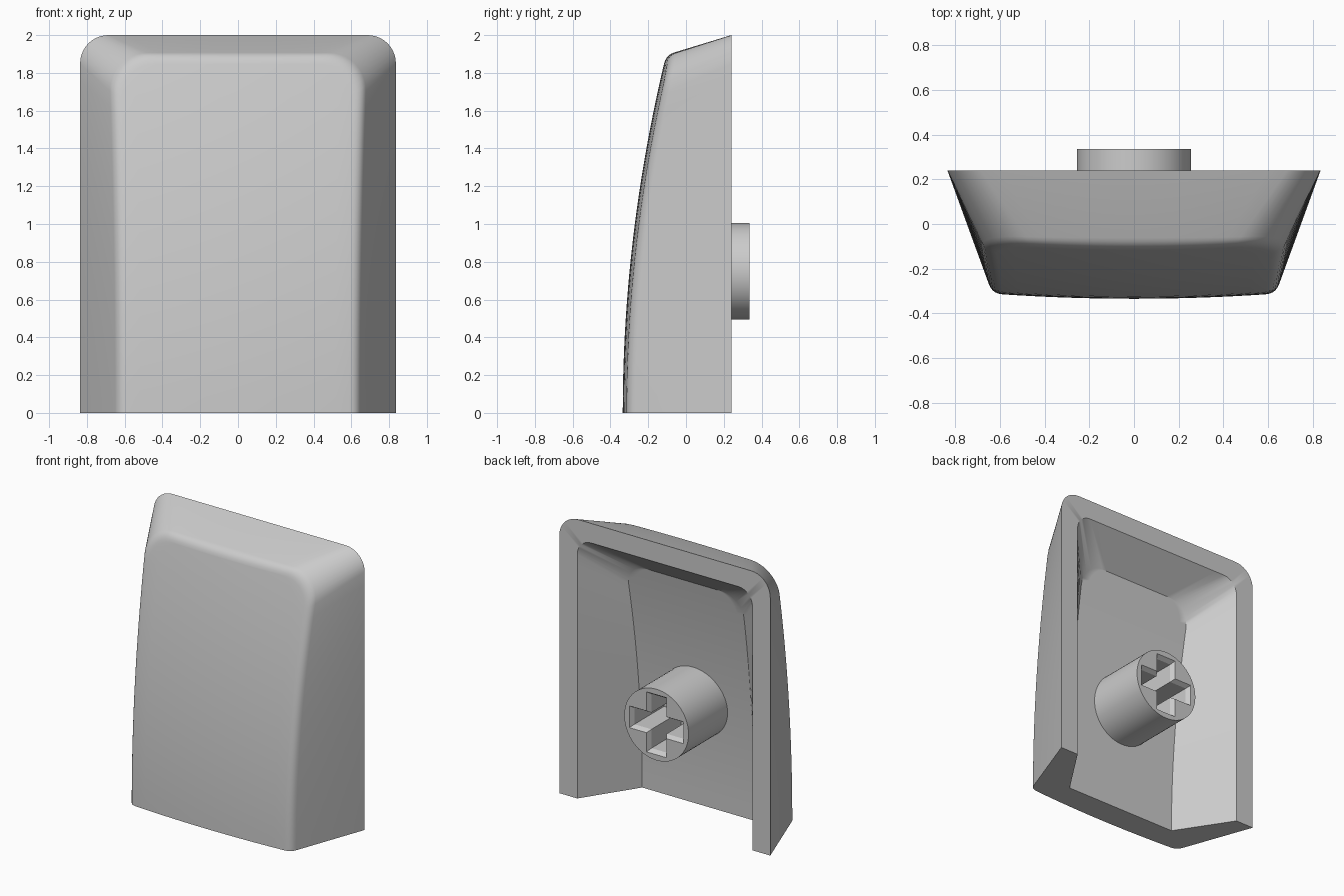
import bpy, bmesh, math
from mathutils import Vector

if "Cube" in bpy.data.objects:
    bpy.data.objects.remove(bpy.data.objects["Cube"], do_unlink=True)

SIDE, ARC, COLS = 20, 10, 16     # samples up the sides, round corners, across
RIM_Y, FILLET = 0.24, 0.045

grey = bpy.data.materials.new("light_grey_plastic")
grey.use_nodes = True
grey.diffuse_color = (0.6, 0.6, 0.6, 1)
grey.node_tree.nodes["Principled BSDF"].inputs["Base Color"].default_value = (0.6, 0.6, 0.6, 1)


def front_y(x, z):
    return -0.335 + 0.064 * z * z + 0.022 * (x / 0.62) ** 2


def floor_y(x, z):
    return -0.14 + 0.06 * z * z


def rim_y(x, z):
    return RIM_Y


def half_outline(width, flare, top, r):
    """Right half of an arch: up the side, then round the corner."""
    pts = [(width, (top - r) * i / SIDE) for i in range(SIDE)]
    for i in range(ARC + 1):
        a = math.pi / 2 * i / ARC
        pts.append((width - r + r * math.cos(a), top - r + r * math.sin(a)))
    return [(x + flare * (z / top) ** 2, z) for x, z in pts]


def grid(outline, depth):
    """Rows of points spanning the arch from right to left."""
    return [[Vector((x * (1 - 2 * j / COLS), depth(x * (1 - 2 * j / COLS), z), z))
             for j in range(COLS + 1)] for x, z in outline]


def arch(rows):
    """Border of a grid without its bottom row."""
    return [r[0] for r in rows[:-1]] + rows[-1] + [r[-1] for r in reversed(rows[:-1])]


def finish(bm, name, angle):
    bmesh.ops.recalc_face_normals(bm, faces=bm.faces)
    mesh = bpy.data.meshes.new(name)
    bm.to_mesh(mesh)
    bm.free()
    mesh.materials.append(grey)
    ob = bpy.data.objects.new(name, mesh)
    bpy.context.collection.objects.link(ob)
    bpy.ops.object.select_all(action='DESELECT')
    ob.select_set(True)
    bpy.context.view_layer.objects.active = ob
    if angle:
        bpy.ops.object.shade_smooth_by_angle(angle=math.radians(angle))
    return ob


# Shell: outer walls, rounded front edge, front face, rim and inner hollow
bm = bmesh.new()


def add(rows):
    return [[bm.verts.new(p) for p in row] for row in rows]


def skin(rows):
    for a, b in zip(rows, rows[1:]):
        for i in range(len(a) - 1):
            bm.faces.new((a[i], a[i + 1], b[i + 1], b[i]))


back = arch(grid(half_outline(0.836, 0, 2.0, 0.15), rim_y))
edge = arch(grid(half_outline(0.635, 0.03, 1.895, 0.21), front_y))
face = grid(half_outline(0.635 - FILLET, 0.03, 1.895 - FILLET, 0.18), front_y)
inset = arch(face)
rounding = []
for k in range(5):
    t = k / 5
    ring = []
    for b, p, c in zip(back, edge, inset):
        a = p + (b - p).normalized() * FILLET
        ring.append(a * (1 - t) ** 2 + p * 2 * t * (1 - t) + c * t * t)
    rounding.append(ring)

front_v = add(face)
back_v = add([back])[0]
round_v = add(rounding)
rim_v = add([arch(grid(half_outline(0.694, 0, 1.86, 0.11), rim_y))])[0]
floor_v = add(grid(half_outline(0.445, 0.015, 1.67, 0.16), floor_y))
skin([back_v] + round_v + [arch(front_v)])
skin(front_v)
skin([back_v, rim_v, arch(floor_v)])
skin(floor_v)

# Flat cut end at the bottom
end = [back_v[0]] + [r[0] for r in round_v] + front_v[0]
end += [r[-1] for r in reversed(round_v)] + [back_v[-1], rim_v[-1]]
end += list(reversed(floor_v[0])) + [rim_v[0]]
bm.faces.new(end)
finish(bm, "shell", 35)


# Stem: round post with a cross-shaped socket
def loft(rings):
    b = bmesh.new()
    vs = [[b.verts.new(p) for p in ring] for ring in rings]
    n = len(vs[0])
    for lo, hi in zip(vs, vs[1:]):
        for i in range(n):
            b.faces.new((lo[i], lo[(i + 1) % n], hi[(i + 1) % n], hi[i]))
    b.faces.new(vs[0])
    b.faces.new(vs[-1])
    return b


STEM_Z, STEM_END = 0.75, 0.335


def circle(y, r, n=64):
    return [Vector((r * math.cos(math.tau * i / n), y, STEM_Z + r * math.sin(math.tau * i / n)))
            for i in range(n)]


def cross(y, reach, half):
    pts = []
    for q in range(4):
        c, s = round(math.cos(q * math.pi / 2)), round(math.sin(q * math.pi / 2))
        for u, v in ((reach, -half), (reach, half), (half, half)):
            pts.append(Vector((u * c - v * s, y, STEM_Z + u * s + v * c)))
    return pts


stem = finish(loft([circle(-0.15, 0.255), circle(STEM_END, 0.255)]), "stem", 0)
socket = finish(loft([cross(-0.03, 0.195, 0.06), cross(STEM_END - 0.03, 0.195, 0.06),
                      cross(STEM_END, 0.215, 0.078), cross(STEM_END + 0.05, 0.215, 0.078)]),
                "socket_cutter", 0)
socket.hide_render = True
cut = stem.modifiers.new("socket", 'BOOLEAN')
cut.object = socket
cut.operation = 'DIFFERENCE'
cut.solver = 'EXACT'
bpy.ops.object.select_all(action='DESELECT')
stem.select_set(True)
bpy.context.view_layer.objects.active = stem
bpy.ops.object.modifier_apply(modifier=cut.name)
bpy.data.objects.remove(socket, do_unlink=True)
bpy.ops.object.shade_smooth_by_angle(angle=math.radians(30))
